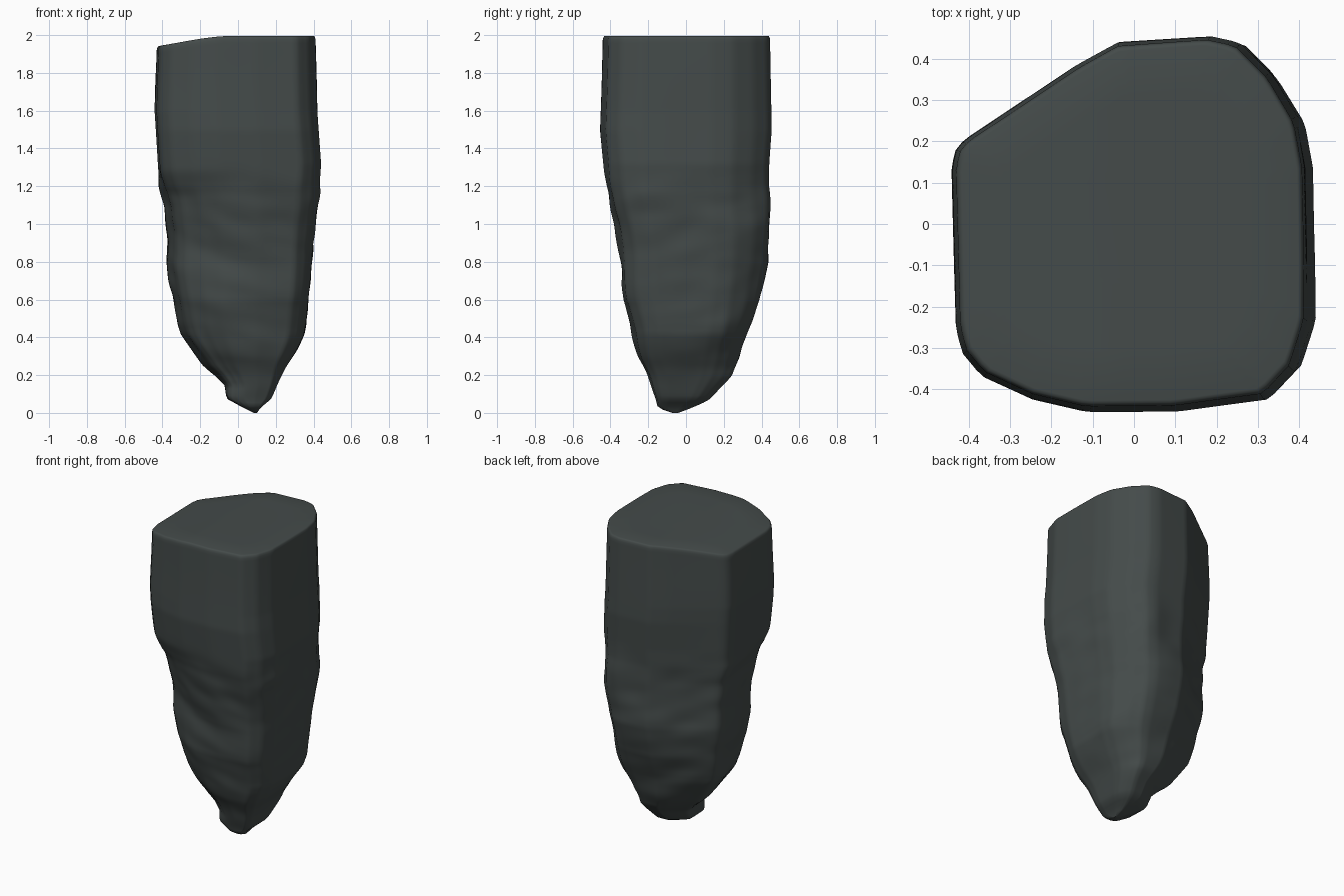
import bpy, bmesh, math
from mathutils import Vector, noise

if "Cube" in bpy.data.objects:
    bpy.data.objects.remove(bpy.data.objects["Cube"])

# Cross-section seen from above
OUTLINE = [(-.43, .18), (-.41, .205), (-.14, .385), (-.04, .44), (.18, .455), (.25, .44),
           (.33, .36), (.395, .25), (.415, .14), (.42, -.1), (.42, -.24), (.385, -.35),
           (.32, -.42), (.1, -.45), (-.12, -.45), (-.25, -.42), (-.37, -.365),
           (-.415, -.31), (-.43, -.25), (-.44, .14)]
# Height, left and right limits (front view)
FRONT = [(0, .09, .1), (.03, .03, .12), (.08, -.06, .18), (.15, -.07, .21), (.2, -.12, .235),
         (.25, -.18, .255), (.42, -.31, .35), (.47, -.33, .36), (.7, -.365, .38),
         (.9, -.38, .405), (1.1, -.395, .42), (1.2, -.42, .425), (1.32, -.425, .44),
         (1.6, -.44, .42), (2, -.43, .41)]
# Height, front and back limits (side view)
SIDE = [(0, -.06, -.05), (.03, -.15, .03), (.07, -.16, .12), (.2, -.21, .245), (.3, -.255, .29),
        (.4, -.28, .33), (.6, -.335, .395), (.8, -.35, .43), (1, -.385, .435),
        (1.2, -.425, .435), (1.5, -.455, .455), (2, -.44, .445)]


def limits(table, z):
    for a, b in zip(table, table[1:]):
        if z <= b[0]:
            t = (z - a[0]) / (b[0] - a[0])
            return a[1] + (b[1] - a[1]) * t, a[2] + (b[2] - a[2]) * t
    return table[-1][1:]


def resample(points, count):
    pts = [Vector(p) for p in points]
    pts.append(pts[0])
    lens = [(b - a).length for a, b in zip(pts, pts[1:])]
    step, out = sum(lens) / count, []
    for i in range(count):
        d, k = i * step, 0
        while k < len(lens) - 1 and d > lens[k]:
            d -= lens[k]
            k += 1
        out.append(pts[k].lerp(pts[k + 1], d / lens[k]))
    return out


def smoothstep(a, b, v):
    t = max(0, min(1, (v - a) / (b - a)))
    return t * t * (3 - 2 * t)


def rough(x, y, z, n):
    """Worn ledges on the lower part, almost flat on the upper part."""
    broken = (1 - smoothstep(1.1, 1.35, z)) * smoothstep(0, .3, z)
    tilt = z + .2 * x - .1 * y
    big = noise.noise(Vector((x * 2.2, y * 2.2, tilt * 3.5)))
    small = noise.noise(Vector((x * 5 + 7, y * 5, tilt * 9 + 3)))
    gentle = noise.noise(Vector((x * 2, y * 2, z * 2 + 9)))
    # the front left corner has broken away below the ledge
    corner = max(0, -(n.x + n.y) * .7071) ** 5
    broken_corner = .05 * corner * (1 - smoothstep(1.14, 1.3, z)) * smoothstep(.05, .3, z)
    return broken * (.022 * big + .009 * small) + .004 * gentle - broken_corner


N, ROWS = 120, 110
section = resample(OUTLINE, N)
bm = bmesh.new()
rings = []


def add_ring(z, shrink=1.0):
    x0, x1 = limits(FRONT, z)
    y0, y1 = limits(SIDE, z)
    cx, cy = (x0 + x1) / 2, (y0 + y1) / 2
    ring = []
    for p in section:
        u, v = (p.x + .01) / .43, (p.y - .0025) / .4525
        x = cx + u * (x1 - x0) / 2 * shrink
        y = cy + v * (y1 - y0) / 2 * shrink
        n = Vector((u, v)).normalized()
        d = rough(x, y, z, n)
        drop = .0725 * smoothstep(-.02, -.62, x) * smoothstep(1.6, 1.95, z)
        ring.append(bm.verts.new((x + n.x * d, y + n.y * d, z - drop)))
    rings.append(ring)


# Stone body, rounded shoulder and flat cap
for r in range(ROWS):
    add_ring(.004 + 1.976 * r / (ROWS - 1))
for z, s in ((1.992, .994), (1.998, .985), (2.0, .97), (2.0, .7), (2.0, .35)):
    add_ring(z, s)
for lo, hi in zip(rings, rings[1:]):
    for i in range(N):
        j = (i + 1) % N
        bm.faces.new((lo[i], lo[j], hi[j], hi[i]))
bm.faces.new(rings[0])
bm.faces.new(rings[-1])
bmesh.ops.recalc_face_normals(bm, faces=bm.faces)
low = min(v.co.z for v in bm.verts)
bmesh.ops.translate(bm, verts=bm.verts, vec=(0, 0, -low))

mesh = bpy.data.meshes.new("stone_pillar")
bm.to_mesh(mesh)
bm.free()
stone = bpy.data.objects.new("stone_pillar", mesh)
bpy.context.collection.objects.link(stone)

mat = bpy.data.materials.new("dark grey stone")
mat.diffuse_color = (.058, .07, .068, 1)
mat.use_nodes = True
mat.node_tree.nodes["Principled BSDF"].inputs["Base Color"].default_value = mat.diffuse_color
mesh.materials.append(mat)

bpy.context.view_layer.objects.active = stone
stone.select_set(True)
bpy.ops.object.shade_smooth_by_angle(angle=math.radians(50))
